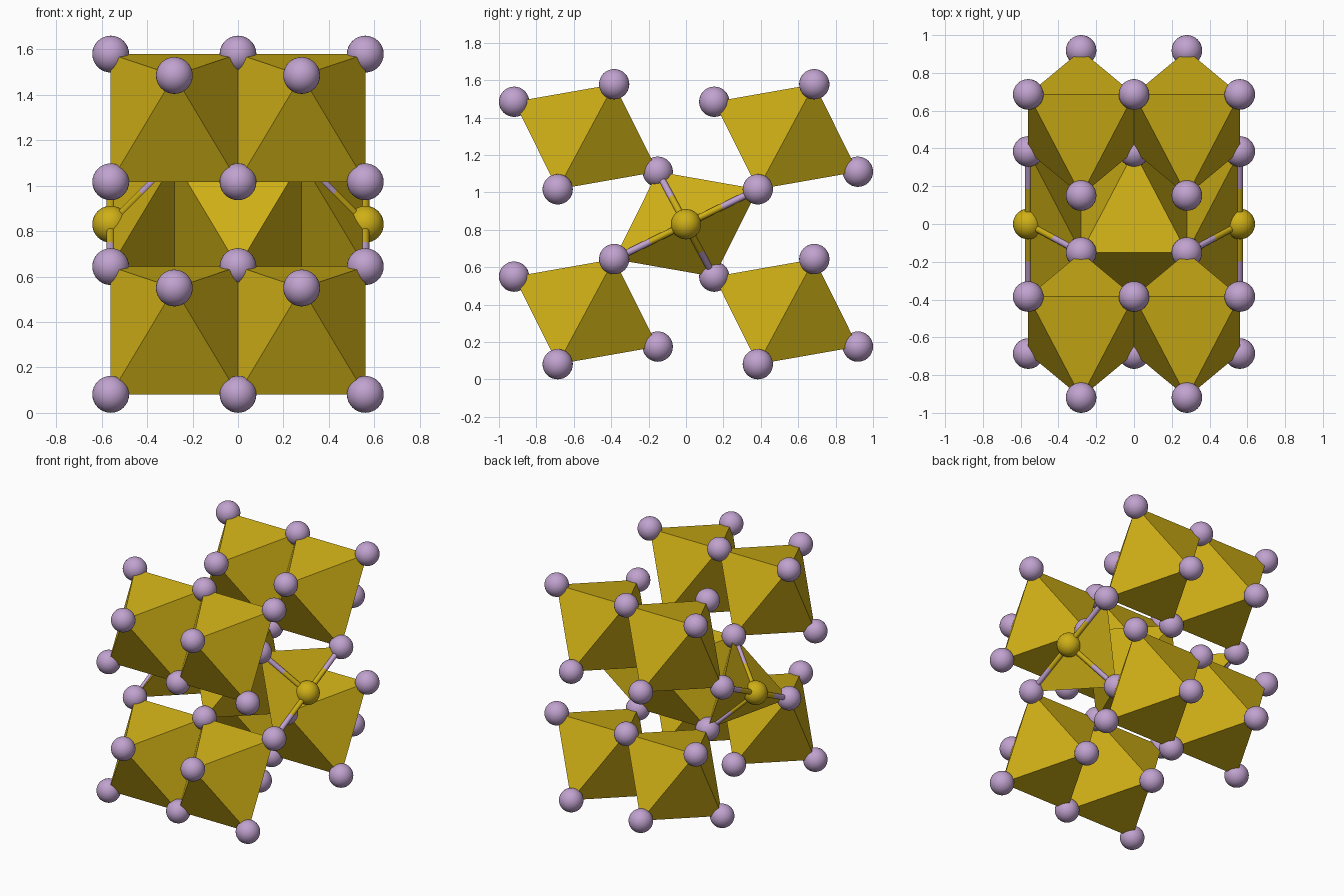
import bpy, bmesh
from mathutils import Vector

if "Cube" in bpy.data.objects:
    bpy.data.objects.remove(bpy.data.objects["Cube"])

A, B, C = 0.56, 1.07, 0.935      # cell lengths
ZC = 0.83                        # height of the cell centre
R_BALL, R_BOND = 0.081, 0.018


def material(name, color):
    m = bpy.data.materials.new(name)
    m.diffuse_color = (*color, 1)
    m.use_nodes = True
    m.node_tree.nodes["Principled BSDF"].inputs["Base Color"].default_value = m.diffuse_color
    return m


GOLD = material("gold", (0.62, 0.43, 0.008))
LILAC = material("lilac", (0.53, 0.36, 0.62))


def finish(bm, name, mat, smooth):
    me = bpy.data.meshes.new(name)
    for f in bm.faces:
        f.smooth = smooth
    bm.to_mesh(me)
    bm.free()
    me.materials.append(mat)
    ob = bpy.data.objects.new(name, me)
    bpy.context.collection.objects.link(ob)
    return ob


def ball(name, pos, mat):
    bm = bmesh.new()
    bmesh.ops.create_uvsphere(bm, u_segments=32, v_segments=16, radius=R_BALL)
    finish(bm, name, mat, True).location = pos


def rod(name, p, q, mat):
    bm = bmesh.new()
    bmesh.ops.create_cone(bm, cap_ends=False, segments=16, radius1=R_BOND,
                          radius2=R_BOND, depth=(q - p).length)
    ob = finish(bm, name, mat, True)
    ob.location = (p + q) / 2
    ob.rotation_euler = (q - p).to_track_quat('Z', 'Y').to_euler()


def corners(centre, tilt):
    """Six octahedron corners; tilt (+1/-1) mirrors the lean in y."""
    offs = []
    for s in (1, -1):
        offs.append(Vector((0, -0.384 * tilt * s, 0.187 * s)))
        for sx in (1, -1):
            offs.append(Vector((sx * A / 2, 0.151 * tilt * s, 0.281 * s)))
    return [centre + o for o in offs]


def polyhedron(name, pts):
    bm = bmesh.new()
    for p in pts:
        bm.verts.new(p)
    bmesh.ops.convex_hull(bm, input=bm.verts)
    bmesh.ops.recalc_face_normals(bm, faces=bm.faces)
    finish(bm, name, GOLD, False)


atoms = {}


def remember(pts):
    for p in pts:
        atoms[tuple(round(c, 2) for c in p)] = p


# Eight outer octahedra
for sx in (-1, 1):
    for sy in (-1, 1):
        for sz in (-1, 1):
            pts = corners(Vector((sx * A / 2, sy * B / 2, ZC + sz * C / 2)), 1)
            remember(pts)
            polyhedron("outer_octahedron", pts)

# Central octahedron, leaning the other way
polyhedron("central_octahedron", corners(Vector((0, 0, ZC)), -1))

# Half-polyhedra at both ends, with exposed metal ball and two-tone bonds
for sx in (-1, 1):
    centre = Vector((sx * A, 0, ZC))
    pts = [p for p in corners(centre, -1) if abs(p.x) < A + 0.01]
    polyhedron("side_tetrahedron", pts)
    ball("metal_ball", centre, GOLD)
    for p in pts:
        mid = (centre + p) / 2
        rod("bond_inner_half", centre, mid, GOLD)
        rod("bond_outer_half", mid, p, LILAC)

# Lilac balls on every shared corner
for p in atoms.values():
    ball("corner_ball", p, LILAC)
